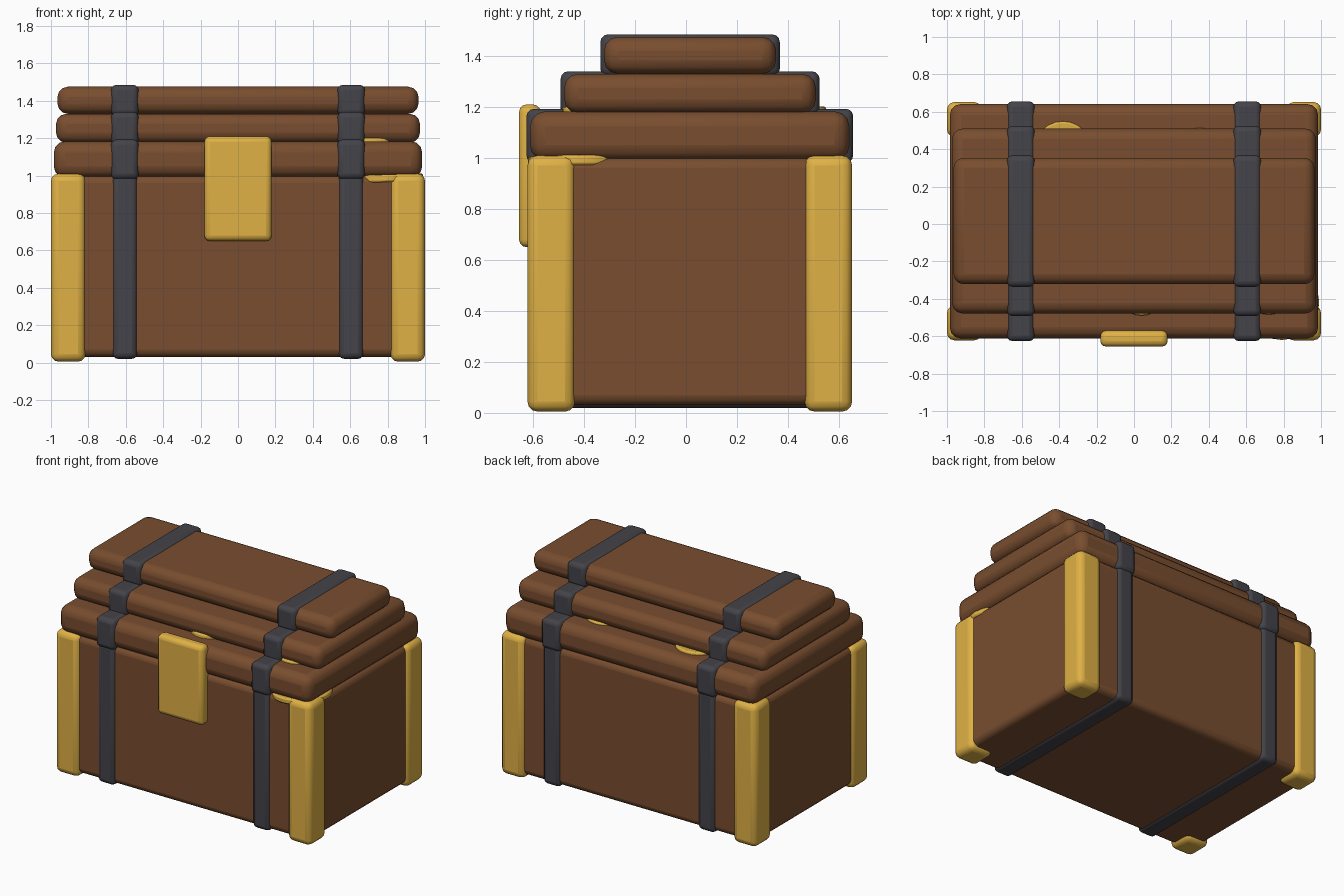
import bpy
from math import radians

if "Cube" in bpy.data.objects:
    bpy.data.objects.remove(bpy.data.objects["Cube"])


def material(name, rgb):
    m = bpy.data.materials.new(name)
    m.diffuse_color = (*rgb, 1)
    m.use_nodes = True
    m.node_tree.nodes["Principled BSDF"].inputs["Base Color"].default_value = m.diffuse_color
    return m


WOOD = material("wood", (0.19, 0.075, 0.028))
IRON = material("iron", (0.056, 0.056, 0.067))
GOLD = material("gold", (0.74, 0.44, 0.06))


def finish(ob, name, mat, bevel, segments):
    ob.name = name
    ob.data.materials.append(mat)
    mod = ob.modifiers.new("bevel", "BEVEL")
    mod.width = bevel
    mod.segments = segments
    mod.limit_method = 'ANGLE'
    bpy.ops.object.shade_smooth_by_angle(angle=radians(40))


def box(name, x, y, z, mat, bevel, segments=3):
    """Rounded box from (min, max) ranges."""
    bpy.ops.mesh.primitive_cube_add(
        size=1, location=[(r[0] + r[1]) / 2 for r in (x, y, z)])
    ob = bpy.context.object
    ob.scale = [r[1] - r[0] for r in (x, y, z)]
    bpy.ops.object.transform_apply(location=False, rotation=False, scale=True)
    finish(ob, name, mat, bevel, segments)


def coin(name, loc, radius, tilt):
    bpy.ops.mesh.primitive_cylinder_add(
        vertices=24, radius=radius, depth=0.04, location=loc,
        rotation=[radians(a) for a in tilt] + [0])
    finish(bpy.context.object, name, GOLD, 0.01, 2)


# Wooden tiers: name, half width, y range, z range, bevel
tiers = [
    ("chest_body", 0.98, (-0.60, 0.63), (0.03, 1.00), 0.04),
    ("lid_lower", 0.985, (-0.612, 0.642), (0.99, 1.183), 0.06),
    ("lid_middle", 0.973, (-0.478, 0.51), (1.175, 1.33), 0.055),
    ("lid_top", 0.965, (-0.322, 0.354), (1.33, 1.475), 0.055),
]
for name, hx, y, z, bev in tiers:
    box(name, (-hx, hx), y, z, WOOD, bev)
    # Pair of iron straps wrapped around each tier
    t = 0.014
    hw = 0.067 if name == "chest_body" else 0.074
    for side, sx in (("left", -0.605), ("right", 0.605)):
        box(f"{name}_strap_{side}", (sx - hw, sx + hw), (y[0] - t, y[1] + t),
            (z[0] - 0.01, z[1] + 0.01), IRON, 0.03)

# Gold corner posts
for side, x in (("left", (-1, -0.815)), ("right", (0.815, 1))):
    for end, y in (("front", (-0.622, -0.435)), ("back", (0.465, 0.652))):
        box(f"corner_post_{end}_{side}", x, y, (0.005, 1.01), GOLD, 0.04)

# Latch plate
box("latch", (-0.18, 0.18), (-0.655, -0.57), (0.65, 1.21), GOLD, 0.03)

# Coins poking out between the tiers
coin("coin_back", (-0.38, 0.395, 1.175), 0.155, (3, 0))
coin("coin_back_small", (0.35, 0.375, 1.172), 0.14, (3, 0))
coin("coin_front", (0.04, -0.36, 1.18), 0.13, (-4, 0))
coin("coin_right", (0.72, -0.355, 1.175), 0.13, (-3, 0))
coin("coin_corner", (0.79, -0.42, 0.985), 0.2, (0, -2))
